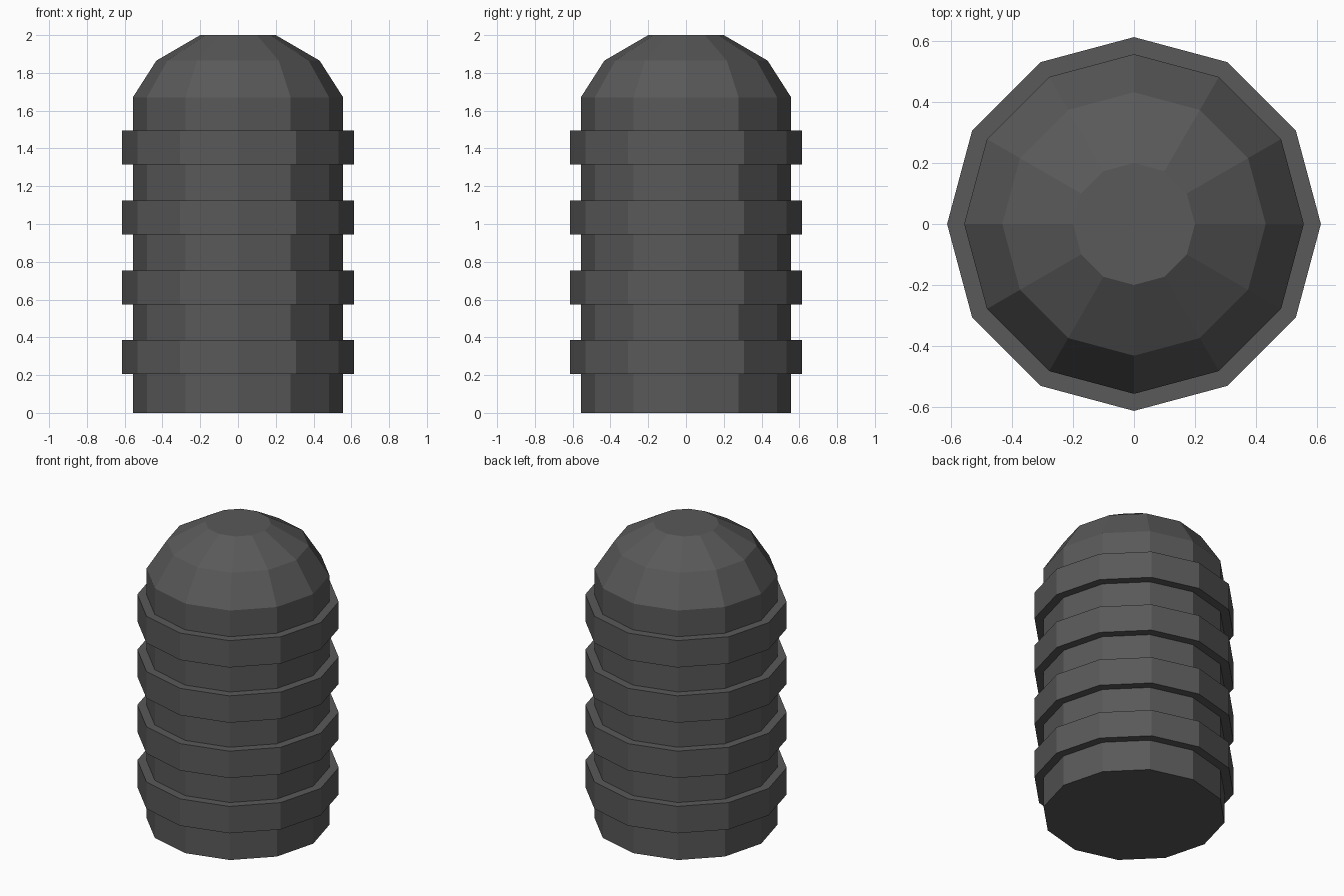
import bpy
import bmesh
from math import cos, sin, pi

SIDES = 12

cube = bpy.data.objects.get("Cube")
if cube:
    bpy.data.objects.remove(cube, do_unlink=True)

grey = bpy.data.materials.new("dark grey")
grey.use_nodes = True
colour = (0.1, 0.1, 0.1, 1)
grey.diffuse_color = colour
grey.node_tree.nodes["Principled BSDF"].inputs["Base Color"].default_value = colour


def lathe(name, profile, closed=False):
    """Turn a (radius, height) profile around z into a faceted solid."""
    bm = bmesh.new()
    loops = [[bm.verts.new((r * cos(2 * pi * i / SIDES), r * sin(2 * pi * i / SIDES), z))
              for i in range(SIDES)] for r, z in profile]
    pairs = list(zip(loops, loops[1:]))
    if closed:
        pairs.append((loops[-1], loops[0]))
    else:
        bm.faces.new(loops[0])
        bm.faces.new(loops[-1])
    for low, high in pairs:
        for i in range(SIDES):
            j = (i + 1) % SIDES
            bm.faces.new((low[i], low[j], high[j], high[i]))
    bmesh.ops.recalc_face_normals(bm, faces=bm.faces)
    mesh = bpy.data.meshes.new(name)
    bm.to_mesh(mesh)
    bm.free()
    mesh.materials.append(grey)
    obj = bpy.data.objects.new(name, mesh)
    bpy.context.collection.objects.link(obj)


# Column with a faceted dome
lathe("domed_body", [(0.557, 0), (0.557, 1.67), (0.432, 1.865), (0.2, 2)])

# Four raised bands, sunk slightly into the column
for n in range(4):
    z = 0.205 + 0.37 * n
    lathe(f"band_{n + 1}", [(0.53, z), (0.613, z), (0.613, z + 0.18), (0.53, z + 0.18)], closed=True)
